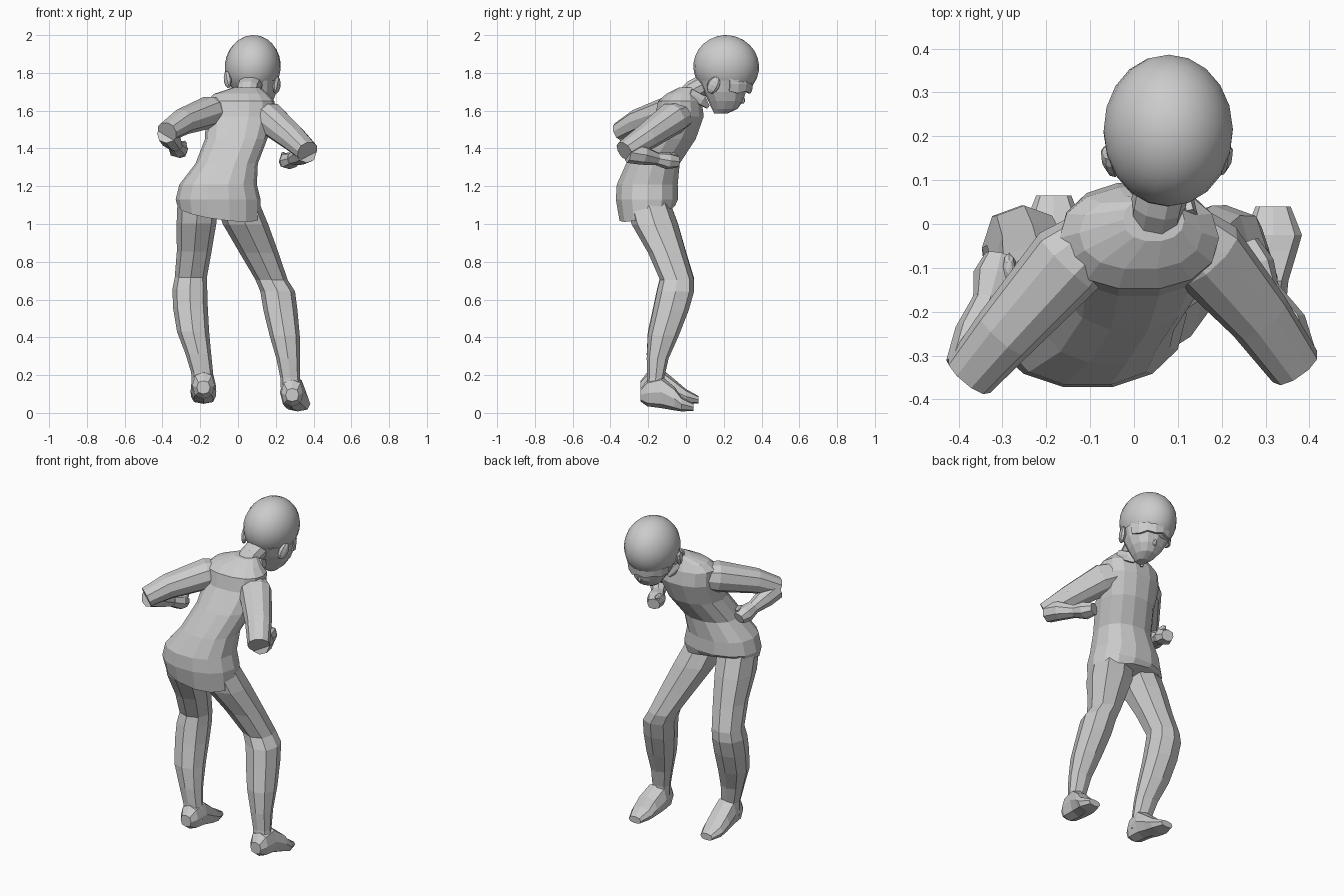
import bpy, bmesh, math
from mathutils import Vector


def loft(name, rings, n=8, axis=None, square=0.9):
    """Skin rings (x, y, z, half width, half depth); axis None follows the path."""
    bm = bmesh.new()
    pts = [Vector(r[:3]) for r in rings]
    loops = []
    for i, (x, y, z, w, d) in enumerate(rings):
        if axis == 'Z':
            side, dep = Vector((1, 0, 0)), Vector((0, 1, 0))
        else:
            t = (pts[min(i + 1, len(pts) - 1)] - pts[max(i - 1, 0)]).normalized()
            if axis == 'Y':
                t = Vector((0, 1, 0))
            side = t.cross(Vector((0, 0, 1))).normalized()
            dep = side.cross(t)
        ring = []
        for k in range(n):
            a = 2 * math.pi * k / n
            c, s = math.cos(a), math.sin(a)
            c = math.copysign(abs(c) ** square, c)
            s = math.copysign(abs(s) ** square, s)
            ring.append(bm.verts.new(pts[i] + side * w * c + dep * d * s))
        loops.append(ring)
    for a, b in zip(loops, loops[1:]):
        for k in range(n):
            bm.faces.new((a[k], a[(k + 1) % n], b[(k + 1) % n], b[k]))
    bm.faces.new(loops[0][::-1])
    bm.faces.new(loops[-1])
    bmesh.ops.recalc_face_normals(bm, faces=bm.faces)
    me = bpy.data.meshes.new(name)
    bm.to_mesh(me)
    bm.free()
    ob = bpy.data.objects.new(name, me)
    bpy.context.collection.objects.link(ob)
    return ob


def ball(name, loc, scale, rot=(0, 0, 0), seg=8, rings=6, smooth=False):
    bpy.ops.mesh.primitive_uv_sphere_add(segments=seg, ring_count=rings, location=loc, rotation=rot)
    ob = bpy.context.object
    ob.name = name
    ob.scale = scale
    if smooth:
        bpy.ops.object.shade_smooth_by_angle(angle=math.radians(25))
    return ob


# Shirt, leaning forward from the hips to the neck
shirt = loft("shirt", [
    (-.10, -.205, 1.065, .22, .15),
    (-.105, -.207, 1.13, .225, .168),
    (-.105, -.205, 1.21, .205, .165),
    (-.06, -.175, 1.32, .165, .145),
    (-.01, -.095, 1.45, .165, .15),
    (.01, -.035, 1.57, .18, .132),
    (.012, -.032, 1.65, .182, .118),
    (.015, -.02, 1.69, .14, .085),
    (.045, .01, 1.722, .07, .05)], 14, 'Z')
# Lower edge rises at the front and on one hip
for v in shirt.data.vertices[:14]:
    v.co.z += -(v.co.x + .1) * .14 + (v.co.y + .2) * .27

# Neck and shirt collar
loft("neck", [(.045, -.01, 1.65, .062, .06), (.055, .045, 1.71, .062, .058),
              (.078, .15, 1.765, .066, .056)], 10)
for s in (-1, 1):
    loft("collar_flap", [(.06 + s * .07, .02, 1.69, .015, .03), (.065 + s * .05, .085, 1.655, .015, .03),
                         (.065 + s * .025, .115, 1.62, .01, .012)], 6)

# Head: skull with hair, fringe, face, nose, ears
ball("skull", (.078, .213, 1.833), (.148, .174, .167), (math.radians(-8), math.radians(6), 0), 20, 14, True)
loft("face", [(.098, .185, 1.585, .03, .035), (.097, .205, 1.61, .06, .068),
              (.095, .21, 1.65, .09, .092), (.09, .205, 1.70, .115, .112),
              (.085, .205, 1.76, .132, .14)], 12, 'Z')
arc = [math.radians(-80 + 20 * i) for i in range(9)]
loft("fringe", [(.083 + .122 * math.sin(a), .205 + .138 * math.cos(a), 1.74, .012,
                 .055 if i % 2 else .042) for i, a in enumerate(arc)], 6)
ball("nose", (.10, .29, 1.662), (.016, .02, .028), (math.radians(35), 0, 0))
for x, y, z, s in ((-.055, .142, 1.765, -1), (.205, .145, 1.735, 1)):
    ball("ear", (x, y, z), (.018, .034, .048), (math.radians(-30), 0, s * -.35))

# Legs with bent knees: (y, z, half depth) shared, (x, half width) per side
profile = [(-.205, 1.13, .115), (-.165, 1.0, .123), (-.10, .85, .10), (-.048, .71, .09),
           (-.055, .65, .098), (-.08, .55, .094), (-.12, .42, .082),
           (-.15, .30, .058), (-.16, .20, .045), (-.165, .11, .05)]
left = [(-.21, .11), (-.22, .105), (-.232, .092), (-.25, .085), (-.255, .092), (-.252, .092),
        (-.238, .085), (-.21, .068), (-.19, .058), (-.183, .06)]
right = [(-.01, .115), (.04, .12), (.112, .103), (.178, .085), (.21, .092), (.225, .09),
         (.247, .08), (.265, .062), (.276, .052), (.285, .057)]
for side, xs, dz in (("left", left, .015), ("right", right, -.015)):
    rings = [(x, y, z + dz * (1.1 - z), w, d) for (x, w), (y, z, d) in zip(xs, profile)]
    loft(side + "_thigh", rings[:4], 8, 'Z', .85)
    loft(side + "_shin", rings[3:], 8, 'Z', .85)

# Shoes, toes pointing slightly down
for side, x0, dx, z0, y1 in (("left", -.183, .0, .04, .02), ("right", .287, .03, .0, -.005)):
    loft(side + "_shoe", [
        (x0, -.24, z0 + .095, .035, .035),
        (x0, -.205, z0 + .105, .058, .07),
        (x0, -.13, z0 + .11, .065, .085),
        (x0 + dx * .6, -.06, z0 + .075, .068, .062),
        (x0 + dx, y1 - .02, z0 + .047, .066, .039),
        (x0 + dx, y1 + .045, z0 + .03, .04, .02)], 8, 'Y', .8)

# Arms: sleeve to a blunt elbow, forearm folding forward, fist and thumb
arms = {
    "left": [(-.05, .0, 1.60), (-.15, -.085, 1.592), (-.295, -.25, 1.54), (-.375, -.345, 1.488),
             (-.375, -.325, 1.48), (-.355, -.25, 1.45), (-.33, -.175, 1.415), (-.315, -.12, 1.395), (-.305, -.075, 1.38)],
    "right": [(.07, .02, 1.60), (.165, -.07, 1.56), (.285, -.21, 1.46), (.367, -.325, 1.385),
              (.362, -.305, 1.378), (.34, -.23, 1.365), (.295, -.155, 1.345), (.27, -.1, 1.335), (.25, -.045, 1.33)]}
size = [(.06, .06), (.092, .085), (.074, .069), (.062, .054),
        (.055, .055), (.054, .052), (.038, .034), (.052, .045), (.036, .032)]
for side, path in arms.items():
    rings = [p + s for p, s in zip(path, size)]
    loft(side + "_upper_arm", rings[:4], 10)
    loft(side + "_forearm", rings[4:7], 8)
    loft(side + "_fist", rings[6:], 8, None, .8)
    s = 1 if side == "left" else -1
    ball(side + "_thumb", Vector(path[7]) + Vector((s * .03, .02, .03)), (.014, .035, .016))
